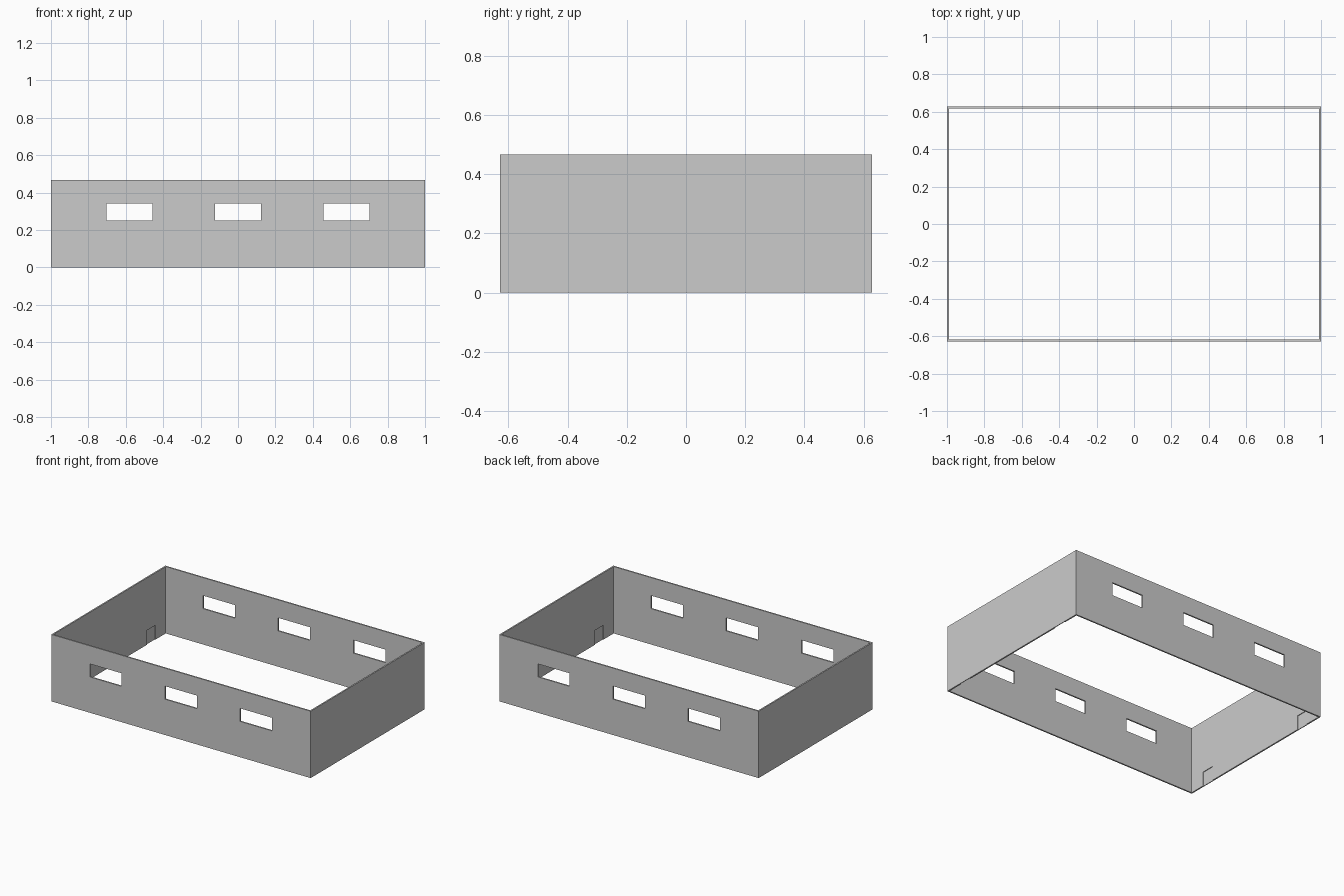
import bpy

cube = bpy.data.objects.get("Cube")
if cube:
    bpy.data.objects.remove(cube, do_unlink=True)

LENGTH, DEPTH, HEIGHT = 2.0, 1.256, 0.466
WALL = 0.01

grey = bpy.data.materials.new("wall_grey")
grey.use_nodes = True
grey.diffuse_color = (0.6, 0.6, 0.6, 1)
grey.node_tree.nodes["Principled BSDF"].inputs["Base Color"].default_value = (0.6, 0.6, 0.6, 1)


def box(name, size, center):
    bpy.ops.mesh.primitive_cube_add(size=1, location=center)
    obj = bpy.context.object
    obj.name = name
    obj.scale = size
    bpy.ops.object.transform_apply(location=True, rotation=False, scale=True)
    obj.data.materials.append(grey)
    return obj


def cut(target, size, center):
    """Subtract a box from the target and discard the cutter."""
    cutter = box("cutter", size, center)
    cutter.hide_render = True
    mod = target.modifiers.new("cut", 'BOOLEAN')
    mod.operation = 'DIFFERENCE'
    mod.solver = 'EXACT'
    mod.object = cutter
    bpy.ops.object.select_all(action='DESELECT')
    bpy.context.view_layer.objects.active = target
    target.select_set(True)
    bpy.ops.object.modifier_apply(modifier=mod.name)
    bpy.data.objects.remove(cutter, do_unlink=True)


# Thin rectangular wall ring, open above and below
walls = box("building_walls", (LENGTH, DEPTH, HEIGHT), (0, 0, HEIGHT / 2))
cut(walls, (LENGTH - 2 * WALL, DEPTH - 2 * WALL, 1), (0, 0, HEIGHT / 2))

# Three windows, each cut through both long walls
for x in (-0.58, 0, 0.58):
    cut(walls, (0.246, 2, 0.091), (x, 0, 0.295))

# Shallow door recesses on the inside of both short walls
for y in (-0.46, 0.46):
    cut(walls, (LENGTH - WALL, 0.095, 0.2), (0, y, 0))
